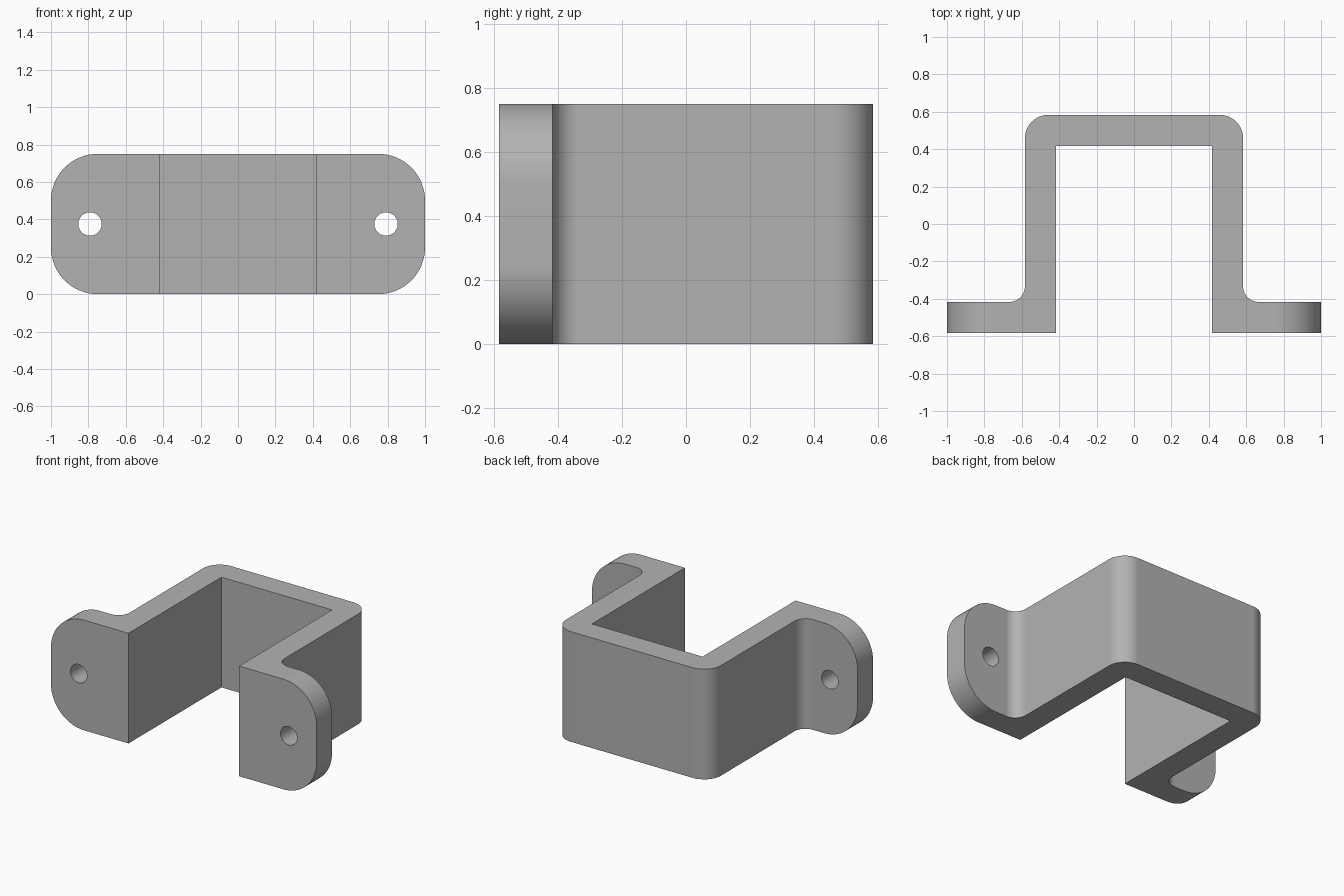
import bpy
import bmesh
from math import sin, cos, pi
from mathutils import Vector

cube = bpy.data.objects.get("Cube")
if cube:
    bpy.data.objects.remove(cube, do_unlink=True)

# Main dimensions
HEIGHT = 0.75
DEPTH = 0.5833       # half depth
OUTER = 0.5833       # outer side of the channel walls
WALL = 0.1667
INNER = OUTER - WALL
BEND = 0.125         # rounded outer bend
FILLET = 0.0833      # fillet between wall and flange
CORNER = 0.25        # rounded flange corners
HOLE_X = (OUTER + 1) / 2
HOLE_RADIUS = 0.0625


def arc(cx, cy, radius, start, end, steps=16):
    """Points of an arc, angles in quarter turns."""
    angles = [(start + (end - start) * i / steps) * pi / 2 for i in range(steps + 1)]
    return [(cx + radius * cos(a), cy + radius * sin(a)) for a in angles]


def add_prism(bm, points, sweep):
    """Extrude a closed outline of 3D points along the sweep vector."""
    face = bm.faces.new([bm.verts.new(p) for p in points])
    result = bmesh.ops.extrude_face_region(bm, geom=[face], use_keep_orig=True)
    moved = [g for g in result["geom"] if isinstance(g, bmesh.types.BMVert)]
    bmesh.ops.translate(bm, verts=moved, vec=Vector(sweep))


def make_object(name, bm):
    bmesh.ops.recalc_face_normals(bm, faces=bm.faces)
    mesh = bpy.data.meshes.new(name)
    bm.to_mesh(mesh)
    bm.free()
    obj = bpy.data.objects.new(name, mesh)
    bpy.context.collection.objects.link(obj)
    return obj


# Bracket: half outline from the back centre to the front, then mirrored
flange_back = WALL - DEPTH
half = arc(OUTER - BEND, DEPTH - BEND, BEND, 1, 0)
half += arc(OUTER + FILLET, flange_back + FILLET, FILLET, 2, 3)
half += [(1, flange_back), (1, -DEPTH), (INNER, -DEPTH), (INNER, DEPTH - WALL)]
outline = half + [(-x, y) for x, y in reversed(half)]
bm = bmesh.new()
add_prism(bm, [(x, y, 0) for x, y in outline], (0, 0, HEIGHT))
bracket = make_object("bracket", bm)

# Cutters: flange corners and screw holes on both sides
bm = bmesh.new()
middle = HEIGHT / 2
edge = middle - CORNER
corner = arc(1 - CORNER, edge, CORNER, 0, 1)
corner += [(1 - CORNER, middle + 0.1), (1.1, middle + 0.1), (1.1, edge)]
hole = arc(HOLE_X, 0, HOLE_RADIUS, 0, 4, 48)[:-1]
for side in (1, -1):
    for shape, flips in ((corner, (1, -1)), (hole, (1,))):
        for flip in flips:
            points = [(side * x, -0.7, middle + flip * z) for x, z in shape]
            add_prism(bm, points, (0, 0.4, 0))
cutter = make_object("flange_cutter", bm)
cutter.hide_render = True

cut = bracket.modifiers.new("flange_cut", "BOOLEAN")
cut.operation = "DIFFERENCE"
cut.solver = "EXACT"
cut.object = cutter
bpy.ops.object.select_all(action="DESELECT")
bpy.context.view_layer.objects.active = bracket
bracket.select_set(True)
bpy.ops.object.modifier_apply(modifier=cut.name)
bpy.data.objects.remove(cutter, do_unlink=True)

# Smooth bends with crisp edges and flat panels
bpy.ops.object.shade_smooth_by_angle()
weighted = bracket.modifiers.new("flat_panels", "WEIGHTED_NORMAL")
weighted.keep_sharp = True

# Grey metal
color = (0.45, 0.45, 0.45, 1)
metal = bpy.data.materials.new("grey_metal")
metal.use_nodes = True
metal.diffuse_color = color
metal.node_tree.nodes["Principled BSDF"].inputs["Base Color"].default_value = color
bracket.data.materials.clear()
bracket.data.materials.append(metal)
